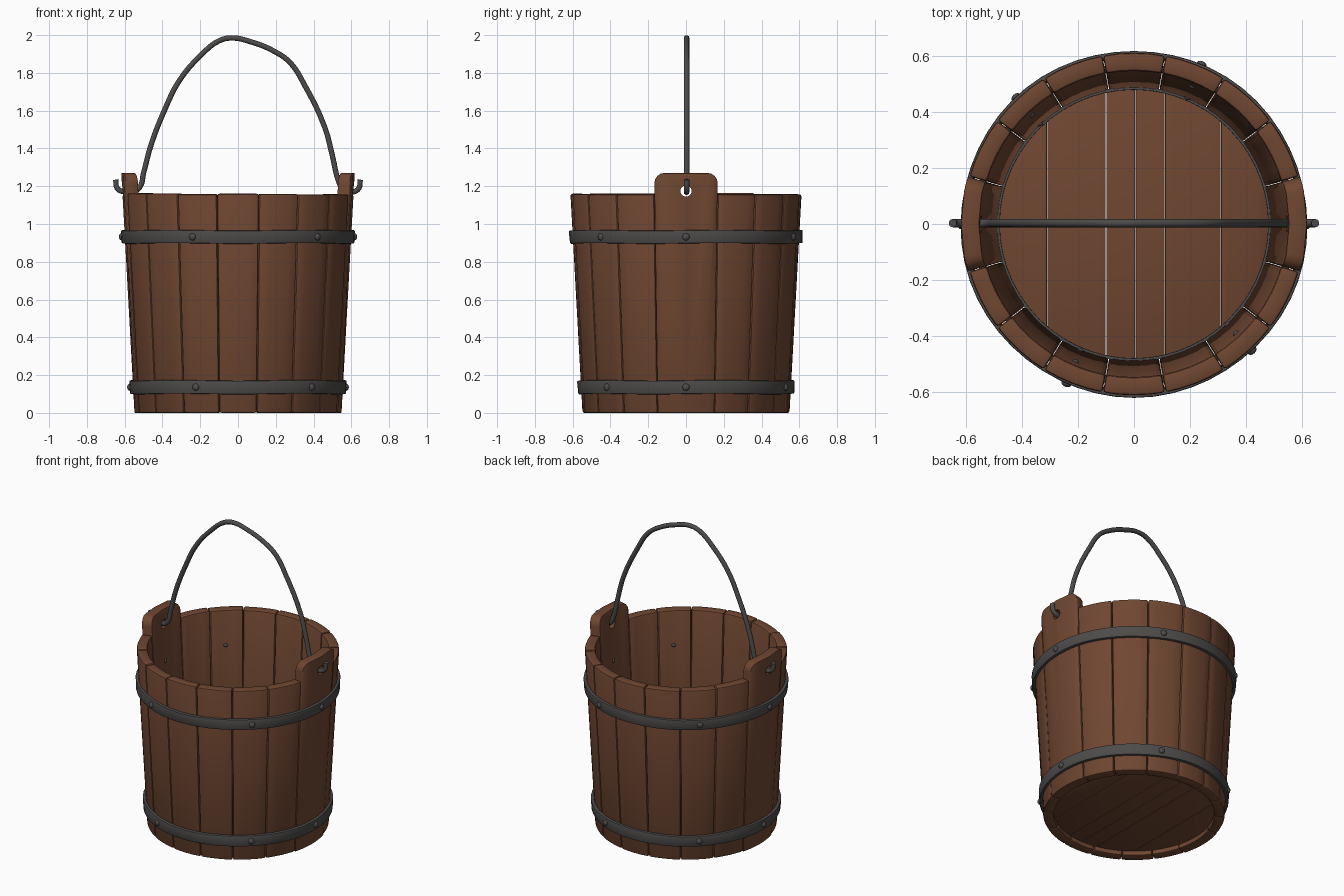
import bpy, bmesh, random
from math import sin, cos, pi, radians, sqrt
from mathutils import Matrix, Vector

random.seed(4)
cube = bpy.data.objects.get("Cube")
if cube:
    bpy.data.objects.remove(cube, do_unlink=True)


def material(name, rgb):
    m = bpy.data.materials.new(name)
    m.use_nodes = True
    m.diffuse_color = (*rgb, 1)
    shader = m.node_tree.nodes["Principled BSDF"]
    shader.inputs["Base Color"].default_value = (*rgb, 1)
    shader.inputs["Roughness"].default_value = 0.8
    return m


WOOD = material("brown wood", (0.16, 0.062, 0.031))
IRON = material("dark iron", (0.075, 0.071, 0.069))

THICK = 0.065
RIM = 1.16
LUG_TOP = 1.27
LUG_HALF = radians(16)


def radius(z):
    """Outer radius of the tapered wall at a height."""
    return 0.548 + 0.055 * z


def polar(a, r, z):
    return Vector((r * cos(a), r * sin(a), z))


def activate(ob):
    bpy.ops.object.select_all(action='DESELECT')
    ob.select_set(True)
    bpy.context.view_layer.objects.active = ob


def finish(ob, bevel=0, cutter=None):
    """Apply bevel and cut, then shade smooth by angle."""
    activate(ob)
    if bevel:
        b = ob.modifiers.new("bevel", 'BEVEL')
        b.width, b.segments = bevel, 2
        b.limit_method, b.angle_limit = 'ANGLE', radians(40)
        bpy.ops.object.modifier_apply(modifier=b.name)
    if cutter:
        c = ob.modifiers.new("hole", 'BOOLEAN')
        c.operation, c.solver, c.object = 'DIFFERENCE', 'EXACT', cutter
        bpy.ops.object.modifier_apply(modifier=c.name)
    bpy.ops.object.shade_smooth_by_angle(angle=radians(40))


def to_object(name, bm, mat):
    bmesh.ops.recalc_face_normals(bm, faces=bm.faces)
    mesh = bpy.data.meshes.new(name)
    bm.to_mesh(mesh)
    bm.free()
    mesh.materials.append(mat)
    ob = bpy.data.objects.new(name, mesh)
    bpy.context.collection.objects.link(ob)
    return ob


def loft(name, sections, mat, closed=False):
    """Join four-cornered sections into a solid strip or ring."""
    bm = bmesh.new()
    rows = [[bm.verts.new(p) for p in s] for s in sections]
    pairs = list(zip(rows, rows[1:]))
    if closed:
        pairs.append((rows[-1], rows[0]))
    else:
        bm.faces.new(rows[0])
        bm.faces.new(rows[-1])
    for a, b in pairs:
        for i in range(4):
            j = (i + 1) % 4
            bm.faces.new((a[i], a[j], b[j], b[i]))
    return to_object(name, bm, mat)


def wall_section(a_low, a_top, top):
    return [polar(a_low, radius(0), 0), polar(a_top, radius(top), top),
            polar(a_top, radius(top) - THICK, top), polar(a_low, radius(0) - THICK, 0)]


# Plain staves, seven on the front and seven on the back
GAP = 0.002
count = 7
step = (pi - 2 * LUG_HALF) / count
for side, base in (("back", 0), ("front", pi)):
    for k in range(count):
        start = base + LUG_HALF + k * step + GAP
        top = RIM + random.uniform(-0.004, 0.004)
        angles = [start + (step - 2 * GAP) * i / 4 for i in range(5)]
        stave = loft(f"{side}_stave_{k + 1}", [wall_section(a, a, top) for a in angles], WOOD)
        finish(stave, 0.011)

# Tall staves with rounded ears and a hole for the handle
CORNER = 0.055
corner_angle = CORNER / radius(LUG_TOP)
half = LUG_HALF - GAP
arc = [(-half + corner_angle * (1 - cos(t)), LUG_TOP - CORNER * (1 - sin(t)))
       for t in (pi / 2 * i / 4 for i in range(5))]
outline = arc + [(0, LUG_TOP)] + [(-a, z) for a, z in reversed(arc)]
for side, base in (("left", 0), ("right", pi)):
    n = len(outline) - 1
    sections = [wall_section(base - half + 2 * half * i / n, base + a, z)
                for i, (a, z) in enumerate(outline)]
    ear = loft(f"{side}_eared_stave", sections, WOOD)
    bpy.ops.mesh.primitive_cylinder_add(vertices=20, radius=0.03, depth=0.4,
                                        location=polar(base, 0.6, 1.175),
                                        rotation=(0, pi / 2, 0))
    cutter = bpy.context.object
    cutter.hide_render = True
    finish(ear, 0.014, cutter)
    bpy.data.objects.remove(cutter, do_unlink=True)

# Floor planks trimmed to a circle
FLOOR_R = 0.49
seams = [-0.487, -0.31, -0.1, 0.005, 0.11, 0.31, 0.487]
for k, (x0, x1) in enumerate(zip(seams, seams[1:])):
    sections = []
    for i in range(9):
        x = x0 + 0.001 + (x1 - x0 - 0.002) * i / 8
        y = sqrt(FLOOR_R ** 2 - x * x)
        sections.append([(x, -y, 0.03), (x, y, 0.03), (x, y, 0.075), (x, -y, 0.075)])
    finish(loft(f"floor_plank_{k + 1}", sections, WOOD), 0.002)


def ring(name, z0, z1, inner, outer, wobble=0.0, segments=56):
    sections = []
    for i in range(segments):
        a = 2 * pi * i / segments
        w = wobble * sin(5 * a)
        sections.append([polar(a, radius(z0) + inner, z0 + w),
                         polar(a, radius(z0) + outer + w, z0 + w),
                         polar(a, radius(z1) + outer - w, z1 + w),
                         polar(a, radius(z1) + inner, z1 + w)])
    return loft(name, sections, IRON, closed=True)


# Iron hoops with rivets driven through the wall
rivet_angles = [radians(d) for d in (0, 67, 133, 180, 247, 313)]
for label, z0, z1 in (("lower", 0.1, 0.172), ("upper", 0.897, 0.967)):
    finish(ring(f"{label}_hoop", z0, z1, -0.006, 0.018, 0.002), 0.006)
    mid = (z0 + z1) / 2
    bm = bmesh.new()
    for a in rivet_angles:
        for r, size in ((radius(mid) + 0.018, 0.019), (radius(mid) - THICK, 0.013)):
            place = (Matrix.Translation(polar(a, r, mid)) @ Matrix.Rotation(a, 4, 'Z')
                     @ Matrix.Diagonal((0.7, 1, 1, 1)))
            bmesh.ops.create_uvsphere(bm, u_segments=12, v_segments=8,
                                      radius=size, matrix=place)
    finish(to_object(f"{label}_rivets", bm, IRON))

# Thin iron seal where the floor meets the wall
finish(ring("floor_seal", 0.07, 0.085, -THICK - 0.008, -THICK + 0.004))

# Bent rod handle, hooked outwards through the ears
path = [(-0.647, 1.235), (-0.64, 1.19), (-0.61, 1.172), (-0.55, 1.175), (-0.52, 1.195),
        (-0.5, 1.27), (-0.46, 1.42), (-0.39, 1.6), (-0.31, 1.76), (-0.2, 1.89),
        (-0.1, 1.97), (-0.03, 1.985), (0.06, 1.967), (0.2, 1.91), (0.28, 1.85),
        (0.35, 1.74), (0.46, 1.51), (0.5, 1.36), (0.535, 1.22), (0.56, 1.178),
        (0.61, 1.17), (0.64, 1.19), (0.647, 1.235)]
curve = bpy.data.curves.new("handle", 'CURVE')
curve.dimensions = '3D'
curve.bevel_depth, curve.bevel_resolution = 0.0148, 3
curve.resolution_u, curve.use_fill_caps = 4, True
spline = curve.splines.new('BEZIER')
spline.bezier_points.add(len(path) - 1)
for point, (x, z) in zip(spline.bezier_points, path):
    point.co = (x, 0.003, z)
    point.handle_left_type = point.handle_right_type = 'AUTO'
curve.materials.append(IRON)
handle = bpy.data.objects.new("handle", curve)
bpy.context.collection.objects.link(handle)
activate(handle)
bpy.ops.object.convert(target='MESH')
finish(bpy.context.object)
